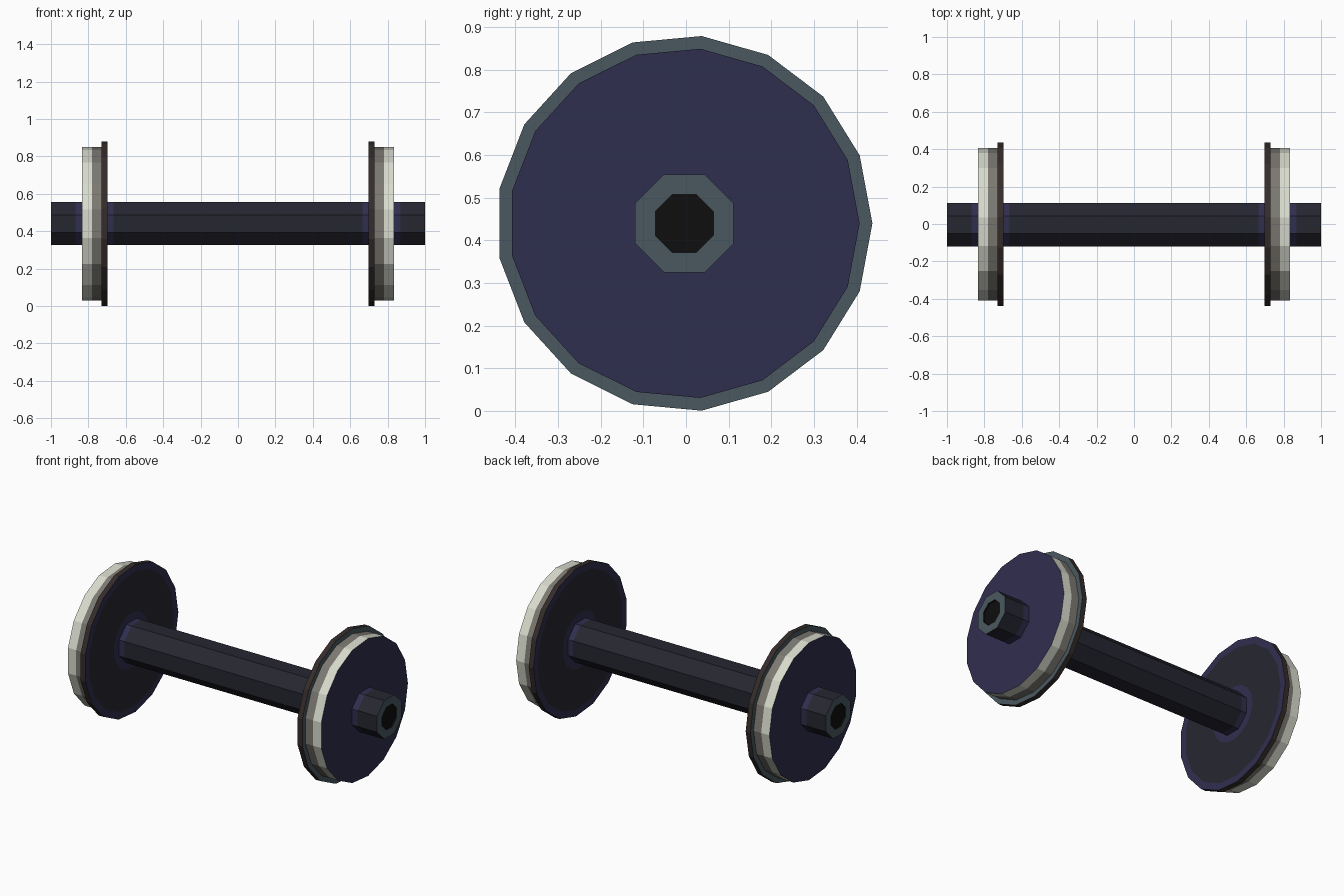
import bpy, bmesh, math

if "Cube" in bpy.data.objects:
    bpy.data.objects.remove(bpy.data.objects["Cube"])

CY, CZ = -0.004, 0.44   # axle centre line


def material(name, rgb):
    lin = [((c / 255 + 0.055) / 1.055) ** 2.4 if c > 10 else c / 255 / 12.92 for c in rgb]
    m = bpy.data.materials.new(name)
    m.diffuse_color = (*lin, 1)
    m.use_nodes = True
    m.node_tree.nodes["Principled BSDF"].inputs["Base Color"].default_value = m.diffuse_color
    return m


MATS = [
    material("charcoal", (37, 38, 48)),
    material("dark purple", (48, 46, 78)),
    material("slate", (74, 89, 95)),
    material("pale grey", (218, 220, 206)),
    material("warm grey", (124, 121, 114)),
    material("dark brown", (52, 44, 42)),
    material("black", (14, 14, 14)),
]
CHARCOAL, PURPLE, SLATE, PALE, WARM, BROWN, BLACK = range(7)


def lathe(name, profile, colours, sides, phase=0.0, sign=1):
    """Spin (x, radius) points round the axle; one colour per strip."""
    bm = bmesh.new()
    rings = []
    for x, r in profile:
        ring = []
        for i in range(sides):
            a = phase + 2 * math.pi * i / sides
            ring.append(bm.verts.new((sign * x, CY + r * math.cos(a), CZ + r * math.sin(a))))
        rings.append(ring)
    for a, b, col in zip(rings, rings[1:], colours):
        for i in range(sides):
            j = (i + 1) % sides
            bm.faces.new((a[i], a[j], b[j], b[i])).material_index = col
    # close both ends with the end strip colours
    for ring, col in ((rings[0], colours[0]), (rings[-1], colours[-1])):
        bm.faces.new(ring).material_index = col
    bmesh.ops.recalc_face_normals(bm, faces=bm.faces)
    me = bpy.data.meshes.new(name)
    bm.to_mesh(me)
    bm.free()
    for m in MATS:
        me.materials.append(m)
    ob = bpy.data.objects.new(name, me)
    bpy.context.collection.objects.link(ob)
    return ob


# Axle: octagonal bar with purple seats beside the wheels and dark centre holes
c = 1 / math.cos(math.pi / 8)
R, H = 0.115 * c, 0.068 * c
half = [(0.665, R), (0.87, R), (1.0, R), (1.0, H), (0.99, H)]
profile = [(-x, r) for x, r in reversed(half)] + half
strips = [PURPLE, CHARCOAL, SLATE, BLACK]
lathe("axle", profile, strips[::-1] + [CHARCOAL] + strips, 8, math.pi / 8)

# Wheels: web, flange, two-tone tread and flat outer face
for side, sign in (("left", -1), ("right", 1)):
    lathe(side + "_wheel",
          [(0.699, 0.08), (0.699, 0.165), (0.699, 0.40), (0.699, 0.441),
           (0.73, 0.441), (0.73, 0.411), (0.78, 0.411), (0.834, 0.411), (0.834, 0.08)],
          [PURPLE, CHARCOAL, PURPLE, BROWN, SLATE, WARM, PALE, PURPLE], 17, 0, sign)
